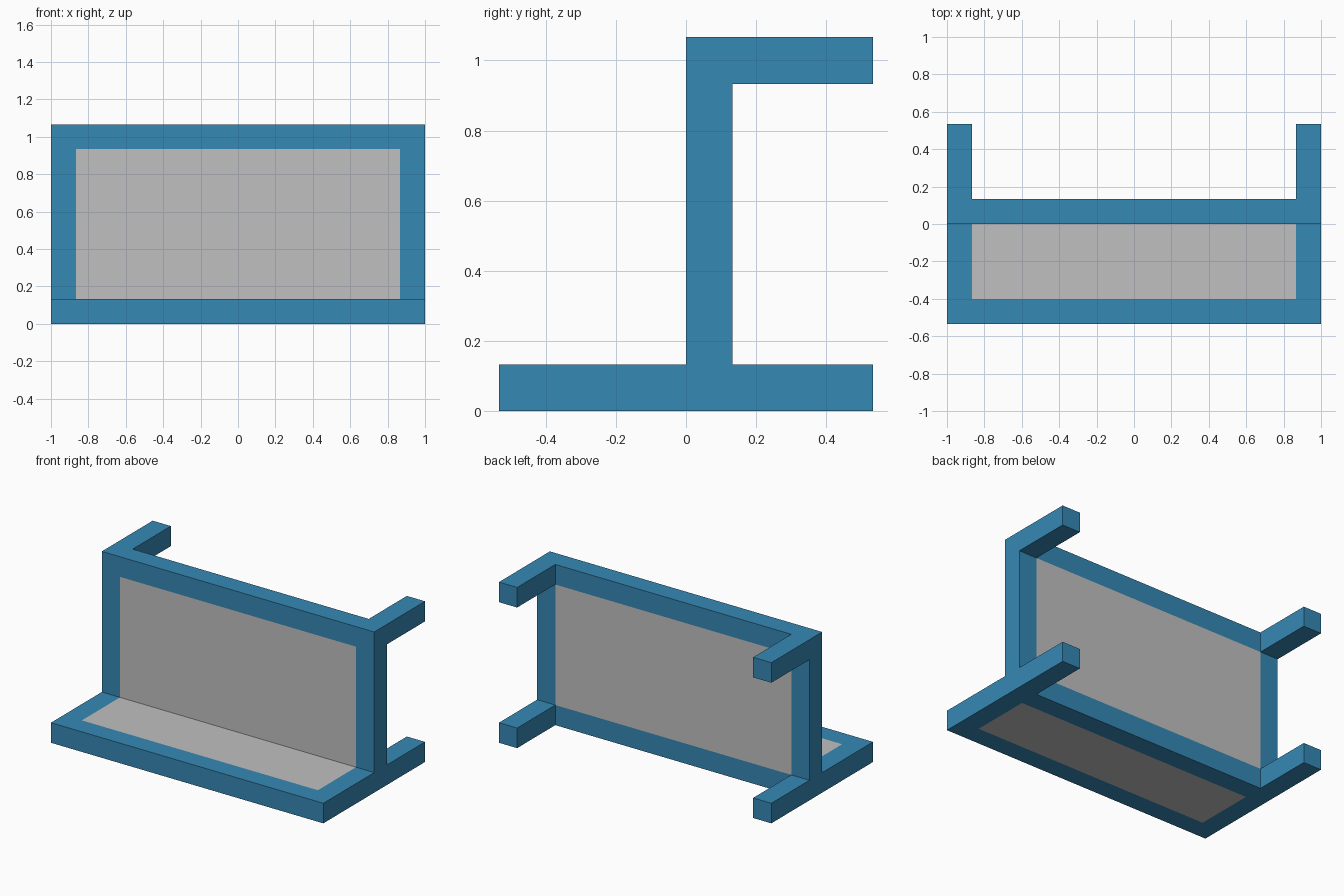
import bpy
import bmesh
import math

if "Cube" in bpy.data.objects:
    bpy.data.objects.remove(bpy.data.objects["Cube"])

T = 2 / 15                     # bar thickness
XS = [-1, -1 + T, 1 - T, 1]
YS = [-4 * T, -3 * T, 0, T, 4 * T]
ZS = [0, T, 7 * T, 8 * T]
GRIDS = (XS, YS, ZS)


def flat_material(name, rgb):
    mat = bpy.data.materials.new(name)
    mat.diffuse_color = (*rgb, 1)
    mat.use_nodes = True
    mat.node_tree.nodes["Principled BSDF"].inputs["Base Color"].default_value = mat.diffuse_color
    return mat


def solid(c):
    """Is this grid cell part of the stand?"""
    x, y, z = c
    if not (0 <= x < 3 and 0 <= y < 4 and 0 <= z < 3):
        return False
    wall = y == 2
    platform = z == 0 and y < 2
    arms = y == 3 and x != 1 and z != 1
    return wall or platform or arms


def is_panel(c, axis):
    """Grey panels: both broad sides of the platform and of the wall."""
    x, y, z = c
    return x == 1 and ((axis == 2 and y == 1 and z == 0) or
                       (axis == 1 and y == 2 and z == 1))


# Bracket body: one closed shell, keeping only the outer faces of solid cells
bm = bmesh.new()
for c in [(x, y, z) for x in range(3) for y in range(4) for z in range(3)]:
    if not solid(c):
        continue
    for axis in range(3):
        u, v = (axis + 1) % 3, (axis + 2) % 3
        for side in (0, 1):
            n = list(c)
            n[axis] += 2 * side - 1
            if solid(n):
                continue
            corners = []
            for du, dv in ((0, 0), (1, 0), (1, 1), (0, 1)):
                p = [0, 0, 0]
                p[axis] = GRIDS[axis][c[axis] + side]
                p[u] = GRIDS[u][c[u] + du]
                p[v] = GRIDS[v][c[v] + dv]
                corners.append(bm.verts.new(p))
            face = bm.faces.new(corners if side else corners[::-1])
            face.material_index = int(is_panel(c, axis))

bmesh.ops.remove_doubles(bm, verts=bm.verts[:], dist=1e-4)
# Merge coplanar faces of the same colour
bmesh.ops.dissolve_limit(bm, angle_limit=math.radians(1), verts=bm.verts[:],
                         edges=bm.edges[:], delimit={'MATERIAL'})

mesh = bpy.data.meshes.new("bracket_frame_with_panels")
bm.to_mesh(mesh)
bm.free()
mesh.materials.append(flat_material("frame blue", (0.036, 0.246, 0.462)))
mesh.materials.append(flat_material("panel grey", (0.527, 0.527, 0.527)))
obj = bpy.data.objects.new("bracket_frame_with_panels", mesh)
bpy.context.collection.objects.link(obj)
